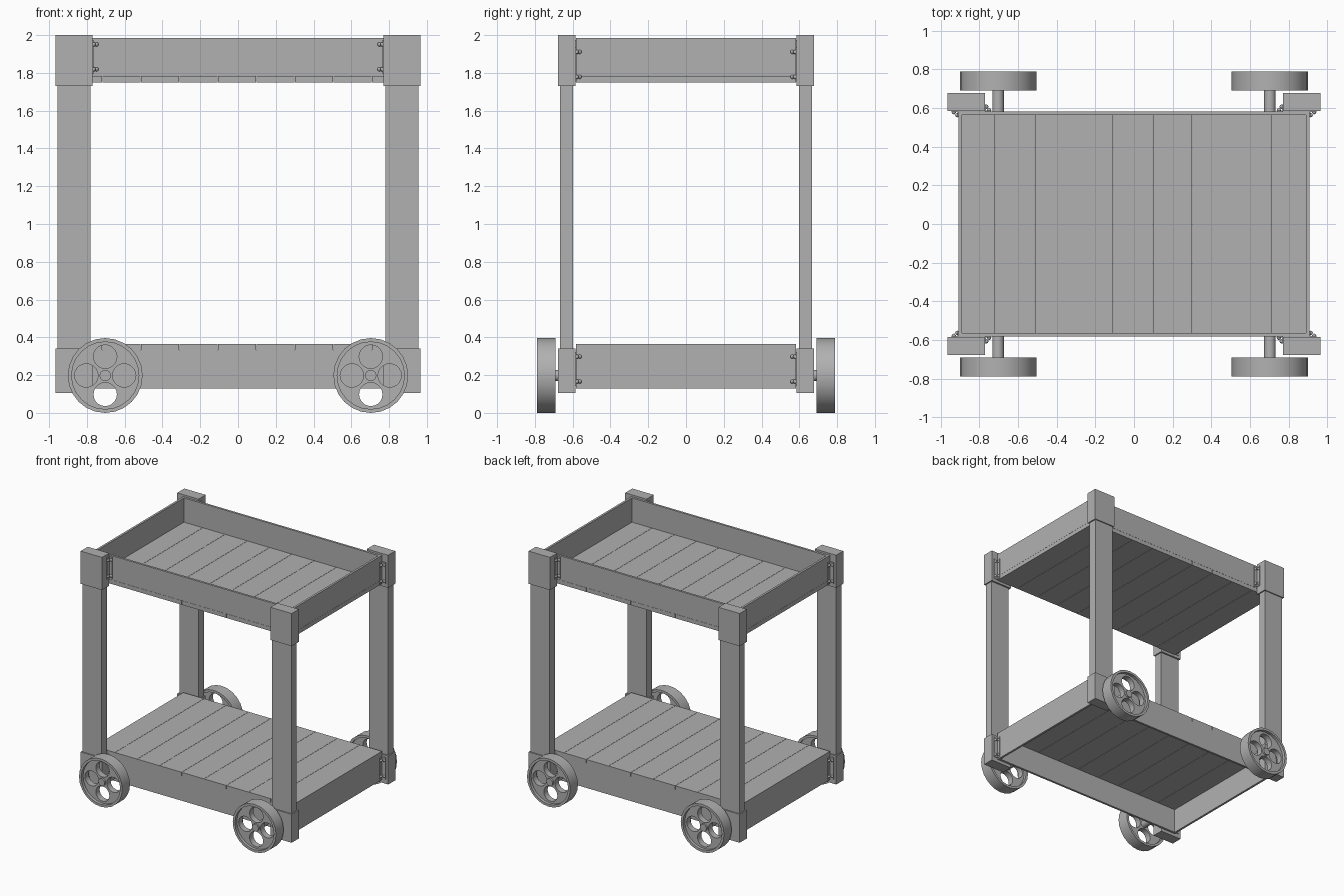
import bpy, math
from mathutils import Matrix

if "Cube" in bpy.data.objects:
    bpy.data.objects.remove(bpy.data.objects["Cube"])

# Mid grey used on every part
grey = bpy.data.materials.new("mid_grey")
grey.diffuse_color = (0.44, 0.44, 0.44, 1)
grey.use_nodes = True
grey.node_tree.nodes["Principled BSDF"].inputs["Base Color"].default_value = grey.diffuse_color


def box(name, x0, x1, y0, y1, z0, z1):
    bpy.ops.mesh.primitive_cube_add(size=1, location=((x0 + x1) / 2, (y0 + y1) / 2, (z0 + z1) / 2))
    ob = bpy.context.object
    ob.name = name
    ob.data.transform(Matrix.Diagonal((abs(x1 - x0), abs(y1 - y0), abs(z1 - z0), 1)))


def bolt(x, y, z):
    """Round bolt head, half sunk in its bracket leaf."""
    bpy.ops.mesh.primitive_uv_sphere_add(segments=12, ring_count=8, radius=0.011, location=(x, y, z))
    bpy.context.object.name = "bolt"
    bpy.ops.object.shade_smooth()


def pierced_disc(name, circles, half, loc):
    """Upright extruded disc; circles = (u, v, radius, sides), inner ones are holes."""
    cu = bpy.data.curves.new(name, 'CURVE')
    cu.dimensions = '2D'
    cu.fill_mode = 'BOTH'
    cu.extrude = half
    for u, v, r, n in circles:
        sp = cu.splines.new('POLY')
        sp.points.add(n - 1)
        for i, p in enumerate(sp.points):
            a = 2 * math.pi * i / n
            p.co = (u + r * math.cos(a), v + r * math.sin(a), 0, 1)
        sp.use_cyclic_u = True
    ob = bpy.data.objects.new(name, cu)
    bpy.context.collection.objects.link(ob)
    ob.location = loc
    ob.rotation_euler = (math.pi / 2, 0, 0)
    bpy.ops.object.select_all(action='DESELECT')
    ob.select_set(True)
    bpy.context.view_layer.objects.active = ob
    bpy.ops.object.convert(target='MESH')
    bpy.context.object.name = name
    bpy.ops.object.shade_smooth_by_angle()


X, Y, T = 0.908, 0.583, 0.018          # tray half sizes and board thickness
GAP = 0.001                            # half the gap between planks

# Trays: four rails plus a plank deck (upper deck below its rails, lower deck on top)
edges = [-X] + [-0.718 + 0.2037 * i for i in range(8)] + [X]
for level, r0, r1, d0, d1 in (("upper", 1.785, 1.985, 1.75, 1.784),
                              ("lower", 0.13, 0.334, 0.334, 0.365)):
    for s in (-1, 1):
        box(level + "_long_rail", -X, X, s * (Y - T), s * Y, r0, r1)
        box(level + "_end_rail", s * (X - T), s * X, -Y + T, Y - T, r0, r1)
    for a, b in zip(edges, edges[1:]):
        box(level + "_plank", a + (GAP if a > -X else 0), b - (GAP if b < X else 0), -Y, Y, d0, d1)

# Corners: posts, end blocks and bolted angle brackets
CX, CY = 0.77, 0.584
for sx in (-1, 1):
    for sy in (-1, 1):
        box("post", sx * 0.78, sx * 0.955, sy * 0.598, sy * 0.668, 0.3, 1.76)
        box("upper_block", sx * CX, sx * 0.965, sy * CY, sy * 0.677, 1.73, 2.0)
        box("lower_block", sx * CX, sx * 0.965, sy * CY, sy * 0.677, 0.105, 0.34)

        # bracket on the long side, upper tray only
        z = 1.885
        box("side_bracket", sx * (CX - 0.03), sx * CX, sy * Y, sy * (Y + 0.005), z - 0.09, z + 0.09)
        box("side_bracket", sx * (CX - 0.005), sx * CX, sy * Y, sy * (Y + 0.035), z - 0.09, z + 0.09)
        for dz in (-0.066, 0.066):
            bolt(sx * (CX - 0.021), sy * (Y + 0.006), z + dz)
            bolt(sx * (CX - 0.006), sy * (Y + 0.024), z + dz)

        # brackets on the ends of both trays
        for z in (1.845, 0.232):
            box("end_bracket", sx * X, sx * (X + 0.005), sy * (CY - 0.03), sy * CY, z - 0.09, z + 0.09)
            box("end_bracket", sx * X, sx * (X + 0.035), sy * (CY - 0.005), sy * CY, z - 0.09, z + 0.09)
            for dz in (-0.066, 0.066):
                bolt(sx * (X + 0.006), sy * (CY - 0.021), z + dz)
                bolt(sx * (X + 0.024), sy * (CY - 0.006), z + dz)

        # Wheel: rim, web with four holes, axle stub through the hub
        R, wx, wy = 0.198, sx * 0.703, sy * 0.74
        pierced_disc("wheel_rim", [(0, 0, R, 24), (0, 0, 0.178, 24)], 0.05, (wx, wy, R))
        holes = [(0.1 * math.cos(k * math.pi / 2), 0.1 * math.sin(k * math.pi / 2), 0.062, 20) for k in range(4)]
        pierced_disc("wheel_web", [(0, 0, 0.18, 24)] + holes, 0.025, (wx, wy, R))
        pierced_disc("axle", [(0, 0, 0.03, 16)], 0.105, (wx, sy * 0.675, R))

for ob in bpy.context.scene.objects:
    ob.data.materials.clear()
    ob.data.materials.append(grey)
